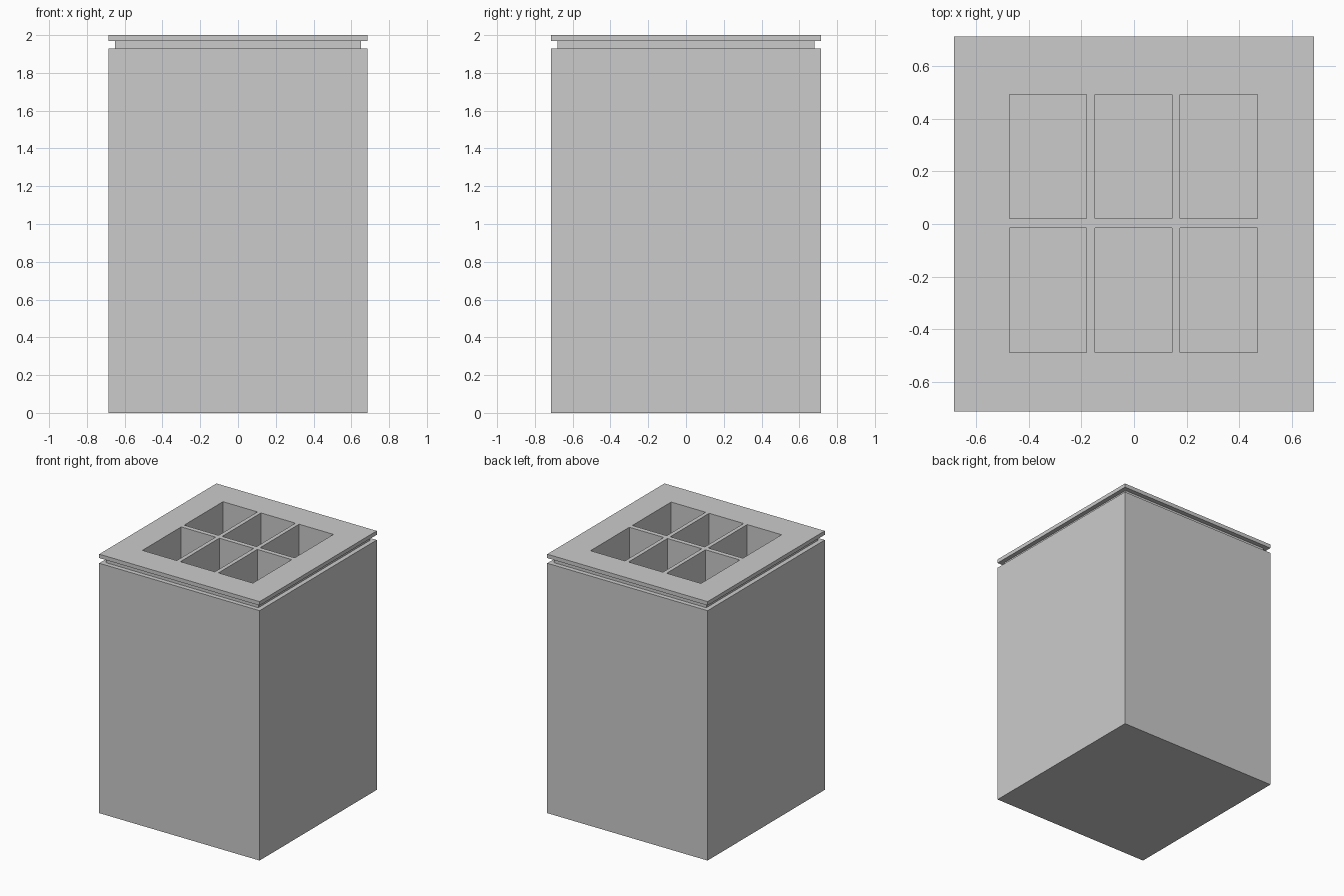
import bpy, bmesh

if "Cube" in bpy.data.objects:
    bpy.data.objects.remove(bpy.data.objects["Cube"])

HX, HY = 0.685, 0.715      # half width and depth
GAP = 0.035                # recess under the lid
CELL_DEPTH = 0.45


def make_object(name, bm):
    bmesh.ops.recalc_face_normals(bm, faces=bm.faces)
    mesh = bpy.data.meshes.new(name)
    bm.to_mesh(mesh)
    bm.free()
    ob = bpy.data.objects.new(name, mesh)
    bpy.context.collection.objects.link(ob)
    return ob


def add_loft(bm, sections):
    """Closed solid through rectangular sections (x0, x1, y0, y1, z)."""
    rings = [[bm.verts.new(p) for p in
              ((x0, y0, z), (x1, y0, z), (x1, y1, z), (x0, y1, z))]
             for x0, x1, y0, y1, z in sections]
    for a, b in zip(rings, rings[1:]):
        for i in range(4):
            j = (i + 1) % 4
            bm.faces.new((a[i], a[j], b[j], b[i]))
    bm.faces.new(rings[0][::-1])
    bm.faces.new(rings[-1])


# Cabinet body, recessed neck and lid as one stepped shell
bm = bmesh.new()
steps = [(0, 0), (0, 1.93), (GAP, 1.93), (GAP, 1.97), (0, 1.97), (0, 2.0)]
add_loft(bm, [(-HX + d, HX - d, -HY + d, HY - d, z) for d, z in steps])
cabinet = make_object("cabinet", bm)

# Six compartments cut into the lid, three across by two deep
bm = bmesh.new()
for cx in (-0.327, -0.002, 0.323):
    for cy in (-0.253, 0.257):
        x0, x1, y0, y1 = cx - 0.147, cx + 0.147, cy - 0.237, cy + 0.237
        add_loft(bm, [(x0, x1, y0, y1, z) for z in (2.0 - CELL_DEPTH, 2.1)])
cutter = make_object("compartment_cutter", bm)
cutter.hide_render = True

cut = cabinet.modifiers.new("compartments", 'BOOLEAN')
cut.operation = 'DIFFERENCE'
cut.solver = 'EXACT'
cut.object = cutter
bpy.context.view_layer.objects.active = cabinet
bpy.ops.object.modifier_apply(modifier=cut.name)
bpy.data.objects.remove(cutter, do_unlink=True)
